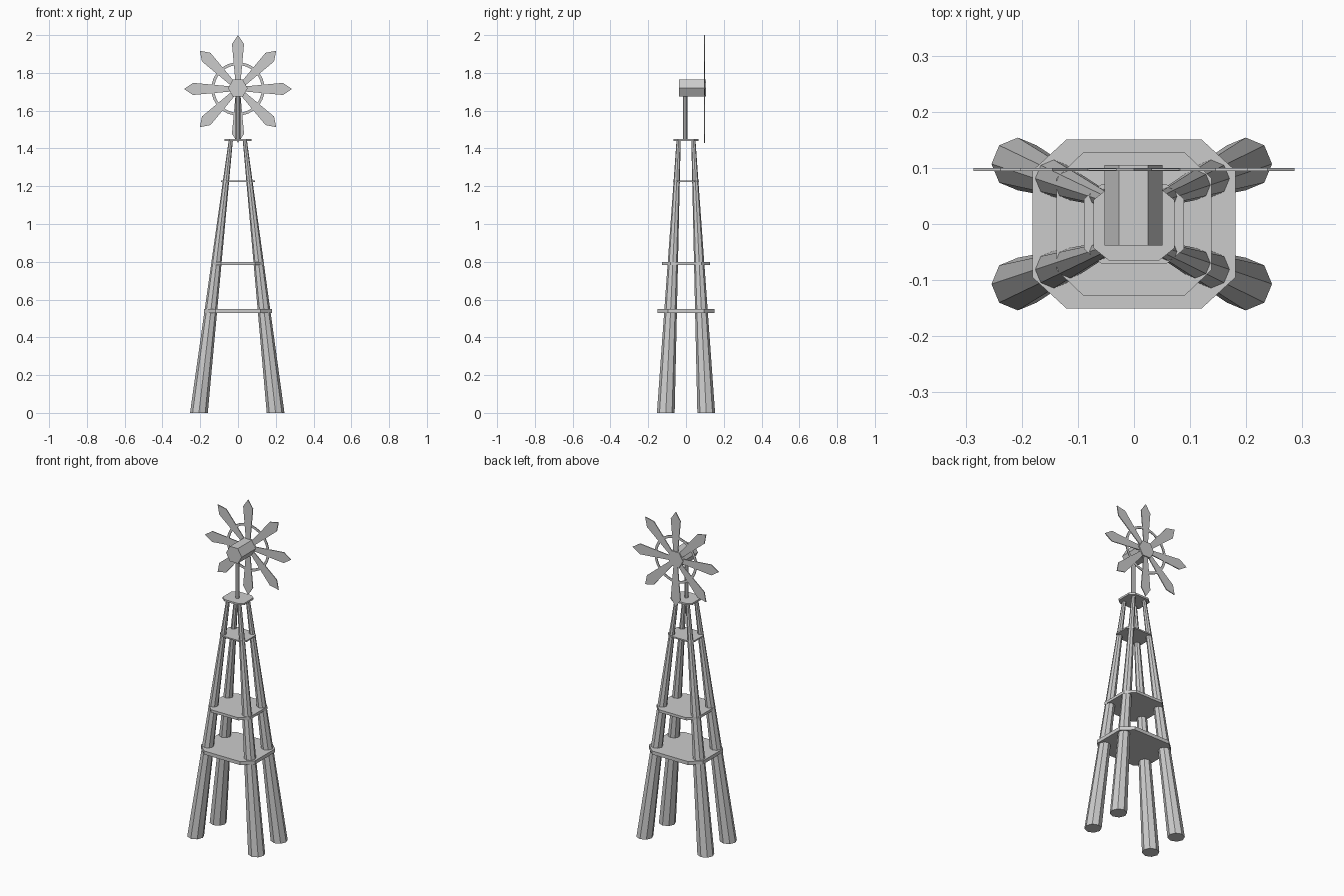
import bpy, bmesh, math
from mathutils import Matrix, Vector

if "Cube" in bpy.data.objects:
    bpy.data.objects.remove(bpy.data.objects["Cube"])


def make_object(name, bm):
    bmesh.ops.recalc_face_normals(bm, faces=bm.faces)
    mesh = bpy.data.meshes.new(name)
    bm.to_mesh(mesh)
    bm.free()
    obj = bpy.data.objects.new(name, mesh)
    bpy.context.collection.objects.link(obj)
    return obj


def loft(name, bottom, top):
    """Closed solid between two matching polygon loops."""
    bm = bmesh.new()
    a = [bm.verts.new(p) for p in bottom]
    b = [bm.verts.new(p) for p in top]
    n = len(a)
    bm.faces.new(a)
    bm.faces.new(b)
    for i in range(n):
        j = (i + 1) % n
        bm.faces.new((a[i], a[j], b[j], b[i]))
    return make_object(name, bm)


def circle(cx, cy, z, r, n=8):
    return [(cx + r * math.cos(math.tau * i / n), cy + r * math.sin(math.tau * i / n), z)
            for i in range(n)]


# Four tapered octagonal legs leaning inwards
for sx, side in ((-1, "left"), (1, "right")):
    for sy, end in ((-1, "front"), (1, "back")):
        loft(f"{end}_{side}_leg",
             circle(sx * 0.203 - 0.004, sy * 0.107, 0, 0.047),
             circle(sx * 0.037 - 0.001, sy * 0.039, 1.445, 0.011))

# Platforms with clipped corners: height, half width, half depth, corner cut, thickness
platforms = [(0.54, 0.181, 0.151, 0.061, 0.056, 0.021),
             (0.79, 0.138, 0.128, 0.048, 0.046, 0.016),
             (1.226, 0.089, 0.070, 0.030, 0.025, 0.008),
             (1.444, 0.072, 0.065, 0.027, 0.022, 0.011)]
for k, (z, w, d, cx, cy, t) in enumerate(platforms):
    outline = [(w, -d + cy), (w, d - cy), (w - cx, d), (-w + cx, d),
               (-w, d - cy), (-w, -d + cy), (-w + cx, -d), (w - cx, -d)]
    loft(f"platform_{k + 1}",
         [(x, y, z - t / 2) for x, y in outline],
         [(x, y, z + t / 2) for x, y in outline])

# Mast carrying the rotor head
loft("mast", circle(0, -0.005, 1.445, 0.012), circle(0, -0.005, 1.69, 0.012))

# Hexagonal rotor head
hexagon = circle(-0.001, 1.719, 0, 0.052, 6)
loft("rotor_head", [(x, -0.038, z) for x, z, _ in hexagon],
     [(x, 0.105, z) for x, z, _ in hexagon])

# Eight flat pointed blades
HUB = Vector((0, 0.097, 1.715))
blade = [(-0.012, 0.02), (0.012, 0.02), (0.032, 0.238), (0, 0.286), (-0.032, 0.238)]
for k in range(8):
    turn = Matrix.Translation(HUB) @ Matrix.Rotation(math.tau * k / 8, 4, 'Y')
    loft(f"blade_{k + 1}",
         [turn @ Vector((x, -0.0025, z)) for x, z in blade],
         [turn @ Vector((x, 0.0025, z)) for x, z in blade])

# Thin ring bracing the blades
bm = bmesh.new()
n = 32
section = [(0.126, -0.002), (0.141, -0.002), (0.141, 0.002), (0.126, 0.002)]
rows = []
for i in range(n):
    a = math.tau * i / n
    rows.append([bm.verts.new(HUB + Vector((r * math.cos(a), y, r * math.sin(a))))
                 for r, y in section])
for i in range(n):
    p, q = rows[i], rows[(i + 1) % n]
    for j in range(4):
        m = (j + 1) % 4
        bm.faces.new((p[j], p[m], q[m], q[j]))
make_object("blade_ring", bm)
